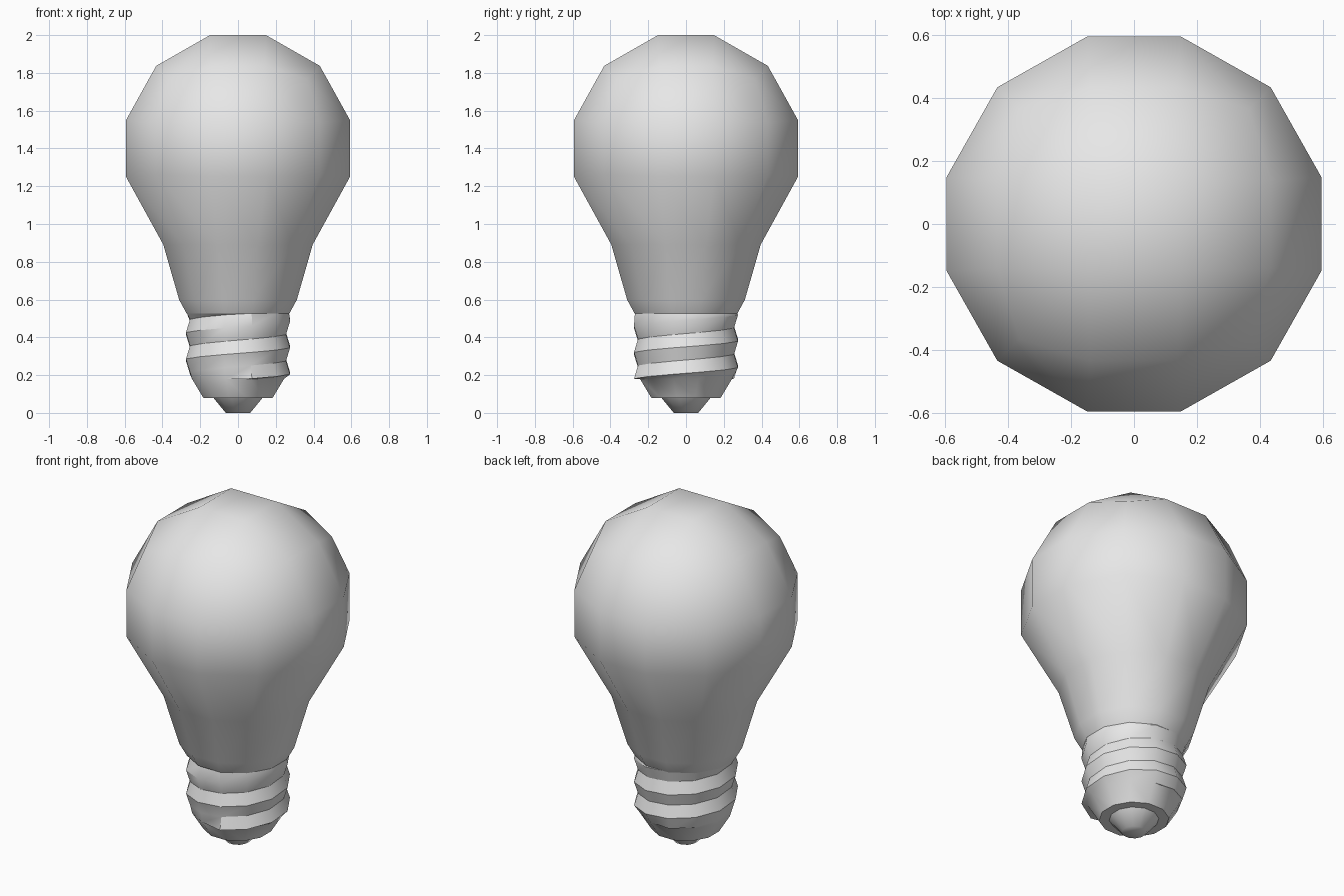
import bpy, bmesh, math
from mathutils import Vector

cube = bpy.data.objects.get("Cube")
if cube:
    bpy.data.objects.remove(cube, do_unlink=True)

grey = bpy.data.materials.new("light_grey")
grey.use_nodes = True
grey.diffuse_color = (0.8, 0.8, 0.8, 1)
grey.node_tree.nodes["Principled BSDF"].inputs["Base Color"].default_value = (0.8, 0.8, 0.8, 1)

SIDES = 12


def finish(bm, name, angle):
    bmesh.ops.remove_doubles(bm, verts=bm.verts, dist=0.0005)
    bmesh.ops.recalc_face_normals(bm, faces=bm.faces)
    mesh = bpy.data.meshes.new(name)
    bm.to_mesh(mesh)
    bm.free()
    mesh.materials.append(grey)
    obj = bpy.data.objects.new(name, mesh)
    bpy.context.collection.objects.link(obj)
    bpy.ops.object.select_all(action="DESELECT")
    obj.select_set(True)
    bpy.context.view_layer.objects.active = obj
    bpy.ops.object.shade_smooth_by_angle(angle=math.radians(angle))


def point(r, turn, z):
    a = turn * math.tau
    return Vector((r * math.cos(a), r * math.sin(a), z))


def add_face(bm, points):
    """Face from points, skipping those that coincide."""
    unique = []
    for p in points:
        if all((p - q).length > 0.0005 for q in unique):
            unique.append(p)
    if len(unique) > 2:
        bm.faces.new([bm.verts.new(p) for p in unique])


def lathe(bm, profile):
    for i in range(SIDES):
        t0, t1 = (i + 0.5) / SIDES, (i + 1.5) / SIDES
        for (r0, z0), (r1, z1) in zip(profile, profile[1:]):
            add_face(bm, [point(r0, t0, z0), point(r0, t1, z0),
                          point(r1, t1, z1), point(r1, t0, z1)])


# Glass bulb: rounded three by three cube, open below and drawn down to a neck
bm = bmesh.new()
bmesh.ops.create_cube(bm, size=2)
bmesh.ops.subdivide_edges(bm, edges=bm.edges[:], cuts=2, use_grid_fill=True)
bottom = [f for f in bm.faces if f.calc_center_median().z < -0.99]
bmesh.ops.delete(bm, geom=bottom, context="FACES")
# extreme and inner coordinate for face, edge and corner points
ROUND = {1: (0.594, 0.148), 2: (0.433, 0.14), 3: (0.364, 0.364)}
for v in bm.verts:
    ends = [abs(c) > 0.9 for c in v.co]
    if v.co.z < -0.9:
        wide, narrow = (0.289, 0.289) if sum(ends) == 3 else (0.395, 0.106)
    else:
        wide, narrow = ROUND[sum(ends)]
    low = v.co.z < -0.9
    v.co = [math.copysign(wide if e else narrow, c) for c, e in zip(v.co, ends)]
    v.co.z = 0.89 if low else 1.4 + v.co.z * (1.01 if v.co.z > 0.2 else 1)
for scale, z in ((0.79, 0.6), (0.87, 0.525)):
    rim = [e for e in bm.edges if e.is_boundary]
    new = bmesh.ops.extrude_edge_only(bm, edges=rim)["geom"]
    for v in (g for g in new if isinstance(g, bmesh.types.BMVert)):
        v.co = (v.co.x * scale, v.co.y * scale, z)
finish(bm, "glass_bulb", 60)

# Screw cap: helical ridges and grooves trimmed to a flat top and bottom
PITCH, RIDGE, GROOVE = 0.14, 0.285, 0.263
LOW, HIGH = (0.252, 0.18), (0.28, 0.527)


def thread_point(i, j):
    turn = (i + 0.5) / SIDES
    z = 0.35 + PITCH * (turn + j / 2)
    if z <= LOW[1]:
        return point(LOW[0], turn, LOW[1])
    if z >= HIGH[1]:
        return point(HIGH[0], turn, HIGH[1])
    return point(GROOVE if j % 2 else RIDGE, turn, z)


bm = bmesh.new()
for i in range(SIDES):
    for j in range(-6, 5):
        add_face(bm, [thread_point(i, j), thread_point(i + 1, j),
                      thread_point(i + 1, j + 1), thread_point(i, j + 1)])
lathe(bm, [LOW, (0.19, 0.08), (0.12, 0.08)])
finish(bm, "screw_cap", 31.5)

# Contact tip under the cap
bm = bmesh.new()
lathe(bm, [(0.135, 0.08), (0.067, 0), (0, 0)])
finish(bm, "contact_tip", 60)
